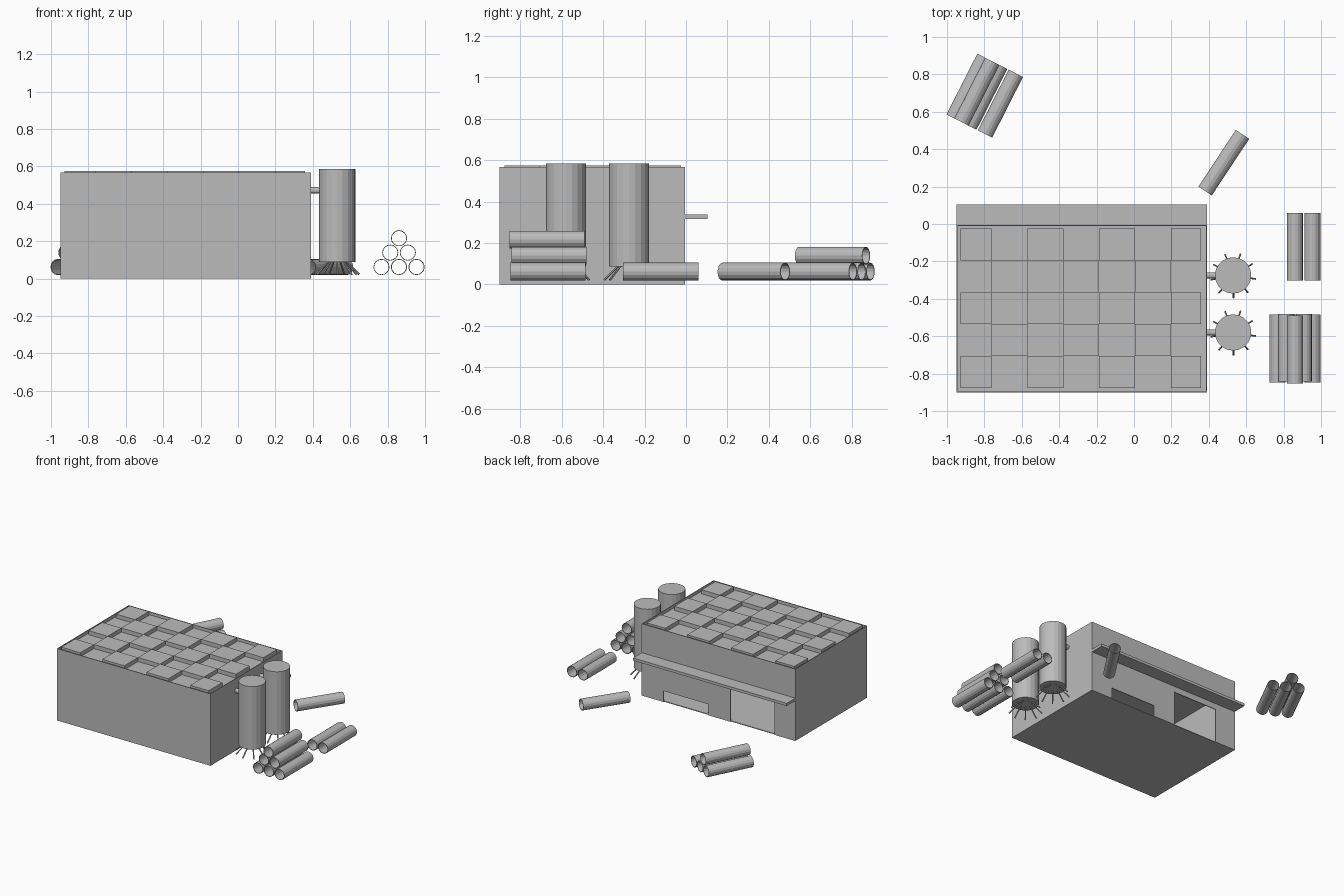
import bpy, bmesh, math
from mathutils import Vector

cube = bpy.data.objects.get("Cube")
if cube:
    bpy.data.objects.remove(cube, do_unlink=True)

grey = bpy.data.materials.new("plain_grey")
grey.use_nodes = True
grey.diffuse_color = (0.5, 0.5, 0.5, 1)
grey.node_tree.nodes["Principled BSDF"].inputs["Base Color"].default_value = (0.5, 0.5, 0.5, 1)


def finish(name, bm):
    bmesh.ops.recalc_face_normals(bm, faces=bm.faces)
    mesh = bpy.data.meshes.new(name)
    bm.to_mesh(mesh)
    bm.free()
    mesh.materials.append(grey)
    obj = bpy.data.objects.new(name, mesh)
    bpy.context.collection.objects.link(obj)
    return obj


def add_box(bm, lo, hi):
    lo, hi = Vector(lo), Vector(hi)
    verts = bmesh.ops.create_cube(bm, size=1)["verts"]
    for v in verts:
        v.co = (lo + hi) / 2 + v.co * (hi - lo)


def box(name, lo, hi):
    bm = bmesh.new()
    add_box(bm, lo, hi)
    return finish(name, bm)


def add_rod(bm, a, b, radius, sides=16):
    a, b = Vector(a), Vector(b)
    verts = bmesh.ops.create_cone(bm, cap_ends=True, segments=sides, radius1=radius,
                                  radius2=radius, depth=(b - a).length)["verts"]
    turn = (b - a).to_track_quat("Z", "Y")
    for v in verts:
        v.co = (a + b) / 2 + turn @ v.co


def open_pipe(name, a, b, radius=0.043, wall=0.004, sides=16):
    """Hollow tube: outer and inner walls joined by end rings."""
    a, b = Vector(a), Vector(b)
    turn = (b - a).to_track_quat("Z", "Y")
    bm = bmesh.new()
    loops = []
    for end, r in ((a, radius), (b, radius), (b, radius - wall), (a, radius - wall)):
        loops.append([bm.verts.new(end + turn @ Vector((r * math.cos(t), r * math.sin(t), 0)))
                      for t in (math.tau * i / sides for i in range(sides))])
    for k in range(4):
        p, q = loops[k], loops[(k + 1) % 4]
        for i in range(sides):
            j = (i + 1) % sides
            bm.faces.new((p[i], p[j], q[j], q[i]))
    return finish(name, bm)


# Building shell
X0, X1, Y0, Y1, TOP, T = -0.95, 0.39, -0.9, -0.005, 0.567, 0.006
DECK = 0.543
box("front_wall", (X0, Y0, 0), (X1, Y0 + T, TOP))
box("right_wall", (X0, Y0 + T, 0), (X0 + T, Y1 - T, TOP))
box("left_wall", (X1 - T, Y0 + T, 0), (X1, Y1 - T, TOP))
box("floor", (X0 + T, Y0 + T, 0), (X1 - T, Y1 - T, T))
box("roof_deck", (X0 + T, Y0 + T, 0.51), (X1 - T, Y1 - T, DECK))

# Back wall with a low opening and a tall doorway
outline = [(X0, 0), (-0.767, 0), (-0.767, 0.27), (-0.385, 0.27), (-0.385, 0), (-0.19, 0),
           (-0.19, 0.087), (0.2, 0.087), (0.2, 0), (X1, 0), (X1, TOP), (X0, TOP)]
bm = bmesh.new()
face = bm.faces.new([bm.verts.new((x, Y1, z)) for x, z in outline])
extruded = bmesh.ops.extrude_face_region(bm, geom=[face])["geom"]
bmesh.ops.translate(bm, vec=(0, -T, 0),
                    verts=[g for g in extruded if isinstance(g, bmesh.types.BMVert)])
finish("back_wall", bm)
box("canopy", (X0, Y1, 0.317), (X1, 0.103, 0.338))

# Chequered roof tiles
cols = [-0.928] + [-0.762 + 0.192 * i for i in range(6)] + [0.358]
rows = [-0.877 + 0.1706 * j for j in range(6)]
bm = bmesh.new()
for i in range(7):
    for j in range(5):
        if (i + j) % 2 == 0:
            add_box(bm, (cols[i], rows[j], DECK), (cols[i + 1], rows[j + 1], 0.575))
finish("roof_tiles", bm)

# Tanks with splayed legs and a feed pipe
for n, y in enumerate((-0.58, -0.275)):
    bm = bmesh.new()
    add_rod(bm, (0.53, y, 0.088), (0.53, y, 0.585), 0.097, 20)
    finish(f"tank_{n}", bm)
    bm = bmesh.new()
    for k in range(9):
        t = math.radians(31 + 40 * k)
        c, s = math.cos(t), math.sin(t)
        add_rod(bm, (0.53 + 0.05 * c, y + 0.05 * s, 0.092),
                (0.53 + 0.12 * c, y + 0.12 * s, 0.022), 0.005, 6)
    finish(f"tank_legs_{n}", bm)
    bm = bmesh.new()
    add_rod(bm, (X1 - T, y, 0.472), (0.45, y, 0.472), 0.017, 12)
    finish(f"feed_pipe_{n}", bm)

# Pyramid stack of pipes
LOW, STEP, RISE = 0.062, 0.094, 0.077
for level, shift in enumerate((0, 0.005, -0.005)):
    for k in range(3 - level):
        x = 0.767 + STEP * (k + level / 2)
        z = LOW + RISE * level
        open_pipe(f"stack_pipe_{level}_{k}", (x, -0.847 + shift, z), (x, -0.485 + shift, z))

# Pair of pipes
for k in range(2):
    x = 0.86 + STEP * k
    open_pipe(f"pair_pipe_{k}", (x, -0.303, LOW), (x, 0.06, LOW))

# Loose pipe
open_pipe("loose_pipe", (0.38, 0.176, LOW), (0.58, 0.479, LOW))

# Slanted pile: three below, one resting above
centre, along, across = Vector((-0.798, 0.686, 0)), Vector((0.453, 0.892, 0)), Vector((0.892, -0.453, 0))
for k, (offset, z) in enumerate(((-STEP, LOW), (0, LOW), (STEP, LOW), (-STEP / 2, LOW + RISE))):
    mid = centre + across * offset + Vector((0, 0, z))
    open_pipe(f"pile_pipe_{k}", mid - along * 0.182, mid + along * 0.182)
